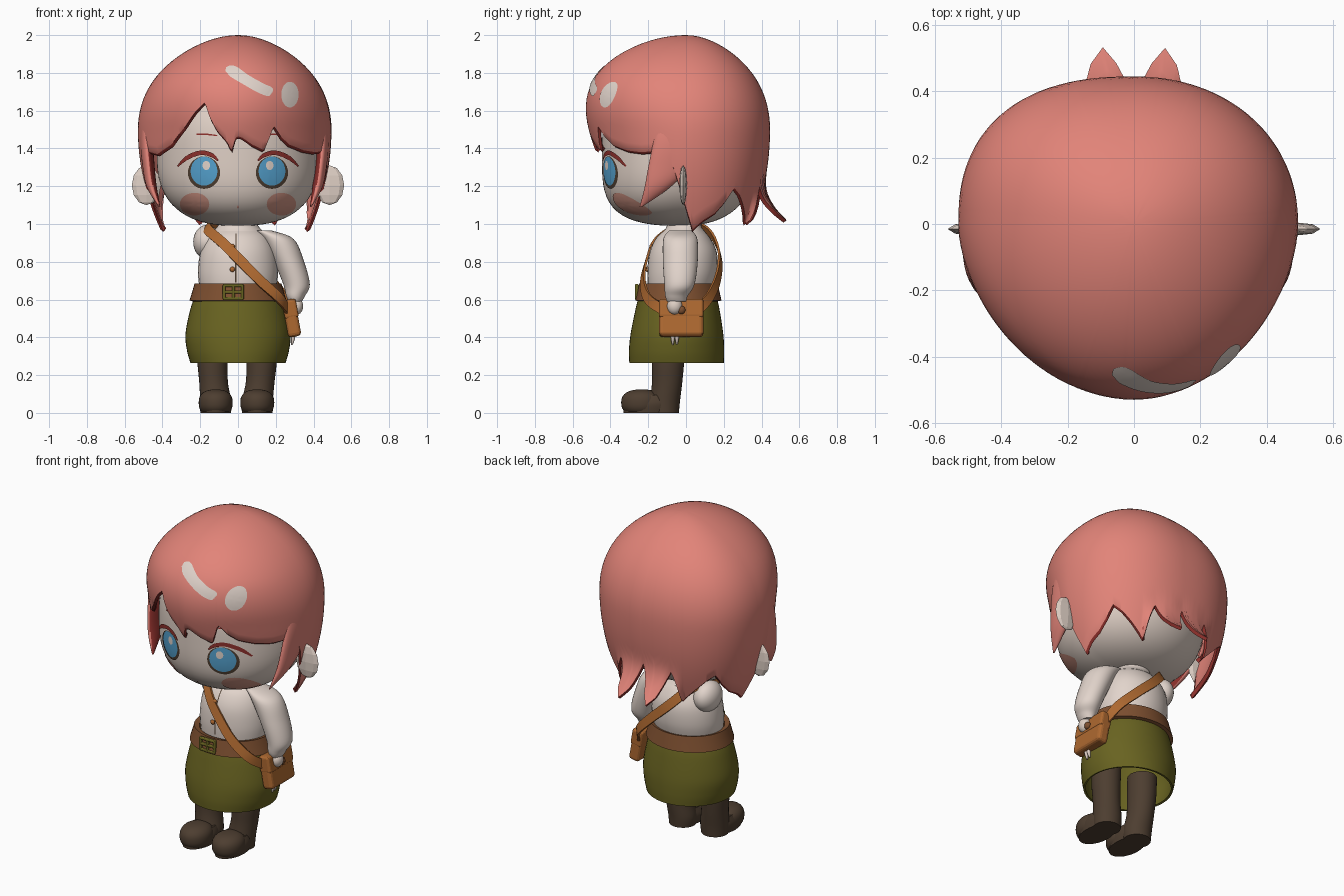
import bpy, bmesh, math
from mathutils import Vector
from mathutils.bvhtree import BVHTree

if "Cube" in bpy.data.objects:
    bpy.data.objects.remove(bpy.data.objects["Cube"])


def material(name, r, g, b):
    m = bpy.data.materials.new(name)
    m.use_nodes = True
    m.diffuse_color = (r, g, b, 1)
    m.node_tree.nodes["Principled BSDF"].inputs["Base Color"].default_value = (r, g, b, 1)
    return m


HAIR = material("salmon hair", .76, .23, .19)
RED = material("dark red", .27, .03, .025)
SKIN = material("pale skin", .74, .63, .56)
CREAM = material("cream cloth", .76, .66, .6)
BLUE = material("eye blue", .09, .36, .62)
BROWN = material("dark brown", .075, .048, .03)
BLUSH = material("blush", .66, .31, .24)
OLIVE = material("olive", .14, .125, .015)
BELT = material("belt brown", .21, .08, .03)
LEATHER = material("tan leather", .42, .14, .03)


def add(name, verts, faces, mats, solid=0, angle=45):
    """Mesh object with optional thickness, smooth with sharp edges kept."""
    me = bpy.data.meshes.new(name)
    me.from_pydata([tuple(v) for v in verts], [], faces)
    bm = bmesh.new()
    bm.from_mesh(me)
    bmesh.ops.recalc_face_normals(bm, faces=bm.faces)
    bm.to_mesh(me)
    bm.free()
    ob = bpy.data.objects.new(name, me)
    bpy.context.collection.objects.link(ob)
    for m in mats:
        me.materials.append(m)
    bpy.ops.object.select_all(action='DESELECT')
    ob.select_set(True)
    bpy.context.view_layer.objects.active = ob
    if solid:
        mod = ob.modifiers.new("thickness", 'SOLIDIFY')
        mod.thickness = solid
        mod.offset = -1
        mod.material_offset_rim = len(mats) - 1
        bpy.ops.object.modifier_apply(modifier=mod.name)
    if angle:
        bpy.ops.object.shade_smooth_by_angle(angle=math.radians(angle))
    return ob


def spline(keys, steps=6, closed=False):
    """Catmull-Rom resampling of equal-length tuples."""
    n, out = len(keys), []
    pick = (lambda i: keys[i % n]) if closed else (lambda i: keys[max(0, min(n - 1, i))])
    for i in range(n if closed else n - 1):
        for k in range(steps):
            t = k / steps
            out.append(tuple(
                .5 * (2 * b + (c - a) * t + (2 * a - 5 * b + 4 * c - d) * t * t + (3 * b - a - 3 * c + d) * t ** 3)
                for a, b, c, d in zip(pick(i - 1), pick(i), pick(i + 1), pick(i + 2))))
    return out if closed else out + [keys[-1]]


def strip_faces(rows, cols, wrap):
    last = cols if wrap else cols - 1
    return [(r * cols + c, r * cols + (c + 1) % cols, (r + 1) * cols + (c + 1) % cols, (r + 1) * cols + c)
            for r in range(rows - 1) for c in range(last)]


def loft(name, keys, mat, caps=True, solid=0, seg=32):
    """Stack of level ellipses given as (x, y, z, rx, ry)."""
    rings = spline(keys)
    verts = [(x + rx * math.cos(a), y + ry * math.sin(a), z) for x, y, z, rx, ry in rings
             for a in (math.tau * i / seg for i in range(seg))]
    faces = strip_faces(len(rings), seg, True)
    if caps:
        faces += [tuple(range(seg)), tuple(range(len(verts) - seg, len(verts)))]
    return add(name, verts, faces, [mat], solid)


def ball(name, centre, size, mat, p=2, front=0, u=32, v=20, angle=45, floor=-1):
    """Ellipsoid; p above 2 makes its upright outline boxier, front adds to p towards the front."""
    bm = bmesh.new()
    bmesh.ops.create_uvsphere(bm, u_segments=u, v_segments=v, radius=1)
    verts = []
    for w in bm.verts:
        e = p + front * max(0, -w.co.y)
        k = (math.hypot(w.co.x, w.co.y) ** e + abs(w.co.z) ** e) ** (-1 / e)
        q = [o + c * k * s for o, c, s in zip(centre, w.co, size)]
        verts.append((q[0], q[1], max(floor, q[2])))
    faces = [tuple(w.index for w in f.verts) for f in bm.faces]
    bm.free()
    return add(name, verts, faces, [mat], angle=angle)


def tree(ob):
    return BVHTree.FromPolygons([v.co for v in ob.data.vertices], [tuple(p.vertices) for p in ob.data.polygons])


def stick(target, x, z, lift):
    hit = target.ray_cast(Vector((x, -2, z)), Vector((0, 1, 0)))
    return (x, (hit[0].y if hit[0] else 0) - lift, z)


def disc(name, target, x, z, rx, rz, mat, lift=.005, seg=32, rings=5):
    """Painted oval lying on a surface."""
    verts = [stick(target, x + rx * r / rings * math.cos(a), z + rz * r / rings * math.sin(a), lift)
             for r in range(1, rings + 1) for a in (math.tau * i / seg for i in range(seg))]
    return add(name, verts, strip_faces(rings, seg, True) + [tuple(range(seg))], [mat])


def stroke(name, target, keys, mat, lift=.005, cols=5):
    """Painted brush stroke through (x, z, half width)."""
    pts, verts = spline(keys), []
    for i, (x, z, w) in enumerate(pts):
        a, b = pts[max(0, i - 1)], pts[min(len(pts) - 1, i + 1)]
        d = Vector((b[0] - a[0], b[1] - a[1])).normalized()
        for c in range(cols):
            k = w * (2 * c / (cols - 1) - 1)
            verts.append(stick(target, x - d.y * k, z + d.x * k, lift))
    return add(name, verts, strip_faces(len(pts), cols, False), [mat])


def box(name, centre, size, mat, bevel=.006, tilt=0):
    bpy.ops.mesh.primitive_cube_add(size=1, location=centre, rotation=(0, tilt, 0))
    ob = bpy.context.object
    ob.name, ob.scale = name, size
    bpy.ops.object.transform_apply(location=False, rotation=False, scale=True)
    ob.data.materials.append(mat)
    mod = ob.modifiers.new("soft edges", 'BEVEL')
    mod.width, mod.segments = bevel, 3


# Head and ears
head = ball("head", (0, -.04, 1.36), (.43, .405, .37), SKIN, p=2.45, front=.9, u=64, v=40)
face = tree(head)
for s in (-1, 1):
    ball("ear", (s * .485, -.015, 1.205), (.077, .02, .105), SKIN, u=8, v=6, angle=0)


# Hair shell: rounded dome whose lower edge follows the fringe and back tips
def hair_radius(a, z):
    s, c = math.sin(a), math.cos(a)
    h = z - 1.5
    rho = math.sqrt(max(0, 1 - (h / .5) ** 2)) * (1 - .15 * (h / .5) ** 4) if h > 0 else 1 - .8 * h * h
    rx = .495 if s > 0 else .53
    ry, p = (.515 + .26 * h, 1.8 + .9 * max(0, min(.25, h))) if c > 0 else (.445, 2.1 if s > 0 else 2.4)
    flare = 3.6 * max(0, 1.24 - z) ** 2 * max(0, min(1, (-c - .84) / .12))
    return rho * ((abs(s) / rx) ** p + (abs(c) / ry) ** p) ** (-1 / p) + flare


FRINGE = [(-60, 1.37), (-46, 1.42), (-33, 1.52), (-25, 1.6), (-19.5, 1.645), (-17, 1.57), (-13, 1.5), (-7, 1.44),
          (-4, 1.385), (-1, 1.465), (2, 1.46), (9, 1.42), (17, 1.39), (20, 1.46), (22, 1.52), (28, 1.46), (35, 1.42),
          (48, 1.39), (60, 1.38)]
SIDE = [(75, 1.39), (82, 1.3), (87, 1.16), (91, 1.06), (95, .97), (103, 1.02), (112, 1.06), (119, 1.12),
        (125, 1.19), (130, 1.16), (137, 1.1), (148, 1), (152, 1.12), (156, 1.2), (160, 1.14), (165, 1.06),
        (170, 1.02), (174, 1.07), (177, 1.15), (180, 1.21)]
EDGE = [(-a, z) for a, z in reversed(SIDE)] + FRINGE + SIDE


def edge_height(deg):
    for (a, za), (b, zb) in zip(EDGE, EDGE[1:]):
        if a <= deg <= b:
            return za + (zb - za) * (deg - a) / (b - a)


COLS, ROWS = 288, 26
verts = []
for r in range(1, ROWS + 2):
    for c in range(COLS):
        deg = -180 + 360 * c / COLS
        a = math.radians(deg)
        edge = edge_height(deg)
        z = 2 - (2 - edge) * min(1, r / ROWS) ** 1.8
        k = hair_radius(a, z)
        if r > ROWS:  # turned-in hem
            k, z = k - .016, z - .012
        verts.append((k * math.sin(a), -k * math.cos(a), z))
faces = strip_faces(ROWS + 1, COLS, True) + [(c, len(verts), (c + 1) % COLS) for c in range(COLS)]
verts.append((0, 0, 2))
hair = add("hair", verts, faces, [HAIR, RED], solid=.024, angle=50)
for f in hair.data.polygons[(ROWS - 1) * COLS:ROWS * COLS]:
    f.material_index = 1
dome = tree(hair)

# Locks in front of the ears, dark red where they face inward
for s in (-1, 1):
    lock = loft("side_lock", [(s * .45 - .018, -.06, 1.64, .03, .07), (s * .465 - .018, -.065, 1.45, .034, .105),
                              (s * .455 - .018, -.095, 1.3, .032, .105), (s * .437 - .018, -.155, 1.19, .026, .065),
                              (s * .4 - .015, -.24, 1.09, .004, .006)], HAIR)
    lock.data.materials.append(RED)
    for f in lock.data.polygons:
        f.material_index = int(f.normal.x * s < -.6)
stroke("hair_shine", dome, [(-.065, 1.82, .01), (-.03, 1.81, .03), (.04, 1.765, .028), (.12, 1.72, .028),
                            (.17, 1.7, .025), (.18, 1.695, .008)], CREAM)
disc("hair_shine_spot", dome, .275, 1.685, .046, .068, CREAM)

# Painted face
for s in (-1, 1):
    x = s * .18
    disc("eye_rim", face, x, 1.272, .085, .086, BROWN, .004)
    disc("iris", face, x, 1.28, .071, .077, BLUE, .007)
    disc("eye_glint", face, x + .012 * -s, 1.31, .02, .024, CREAM, .009)
    stroke("upper_lash", face, [(s * .32, 1.305, .004), (s * .27, 1.35, .011), (s * .2, 1.377, .012),
                                (s * .14, 1.365, .011), (s * .105, 1.335, .004)], RED, .008)
    stroke("brow", face, [(s * .22, 1.475, .003), (s * .17, 1.475, .004), (s * .11, 1.468, .003)], RED)
    disc("cheek_blush", face, s * .23, 1.105, .078, .06, BLUSH, .005)
disc("mouth", face, 0, 1.09, .006, .008, BLUSH)

# Shirt with collar, placket and buttons
shirt = loft("shirt", [(0, -.03, .64, .2, .17), (0, -.02, .74, .212, .185), (0, -.015, .85, .2, .178),
                       (0, -.015, .93, .165, .14), (0, -.01, .98, .11, .09), (0, -.01, 1.02, .09, .08)], CREAM)
loft("collar", [(0, -.01, .955, .14, .115), (0, -.01, .98, .115, .095), (0, -.01, 1, .1, .09)], CREAM, False, .012)
cloth = tree(shirt)
stroke("placket", cloth, [(-.01, .95, .003), (-.012, .8, .003), (-.012, .69, .003)], BROWN)
for z in (.76, .88):
    ball("button", stick(cloth, -.03, z, .004), (.014, .01, .014), LEATHER, u=12, v=8)

# Arms: the left hangs by the bag, the right is tucked in
loft("left_sleeve", [(.13, -.03, .965, .05, .06), (.21, -.03, .92, .085, .09), (.27, -.03, .8, .08, .092),
                     (.31, -.035, .68, .07, .08), (.305, -.05, .62, .05, .06), (.303, -.05, .59, .035, .05)], CREAM)
ball("left_hand", (.31, -.06, .565), (.035, .04, .045), SKIN)
for dy in (-.01, .012):
    loft("finger", [(.293, -.06 + dy, .48, .012, .012), (.292, -.06 + dy, .4, .011, .011),
                    (.285, -.06 + dy, .35 + abs(dy), .004, .004)], SKIN, seg=8)
ball("right_sleeve", (-.165, .02, .905), (.072, .1, .09), CREAM)

# Skirt, belt and buckle
loft("skirt", [(0, -.045, .62, .225, .205), (0, -.045, .55, .252, .222), (0, -.048, .42, .278, .245),
               (0, -.05, .33, .27, .252), (0, -.05, .265, .252, .25)], OLIVE, False, .012, 48)
loft("belt", [(0, -.04, .595, .257, .228), (0, -.04, .64, .243, .218), (0, -.04, .685, .23, .208)],
     BELT, False, .03, 48)
for dz in (-.034, 0, .034):
    box("buckle_bar", (-.025, -.26, .64 + dz), (.11, .02, .016), OLIVE)
for dx in (-.048, 0, .048):
    box("buckle_post", (-.025 + dx, -.26, .64), (.016, .02, .08), OLIVE)

# Boots
for s in (-1, 1):
    x = s * .11 - .008
    loft("boot_leg", [(x, -.115, 0, .078, .077), (x, -.112, .06, .082, .08), (s * .123 - .006, -.1, .16, .076, .08),
                      (s * .13 - .005, -.095, .27, .08, .085), (s * .13 - .005, -.09, .4, .083, .085)], BROWN)
    ball("boot_toe", (x, -.235, .054), (.09, .108, .07), BROWN, p=2.5, floor=0)
    loft("boot_sole", [(x, -.2, 0, .08, .13), (x, -.19, .05, .086, .142), (x, -.17, .095, .07, .125)], BROWN)

# Shoulder bag and strap
box("bag", (.284, -.025, .502), (.07, .234, .2), LEATHER, .02, -.18)
box("bag_flap", (.277, -.025, .55), (.074, .236, .1), LEATHER, .014, -.18)
ball("bag_clasp", (.32, -.025, .545), (.016, .022, .022), BELT, u=16, v=10)
path = [Vector(p) for p in spline([
    (-.16, -.08, .97), (-.08, -.175, .9), (.02, -.218, .8), (.12, -.235, .7), (.22, -.21, .61), (.265, -.13, .55),
    (.27, -.02, .5), (.27, .08, .56), (.23, .145, .64), (.12, .182, .75), (0, .18, .86), (-.1, .125, .96),
    (-.16, .02, 1)], 6, True)]
verts = []
for i, p in enumerate(path):
    t = (path[(i + 1) % len(path)] - path[i - 1]).normalized()
    across = t.cross(Vector((p.x * .4, p.y + .03, .05))).normalized()
    verts += [p - across * .027, p + across * .027]
n = len(verts)
add("strap", verts, [(i, i + 1, (i + 3) % n, (i + 2) % n) for i in range(0, n, 2)], [LEATHER], solid=.012)
